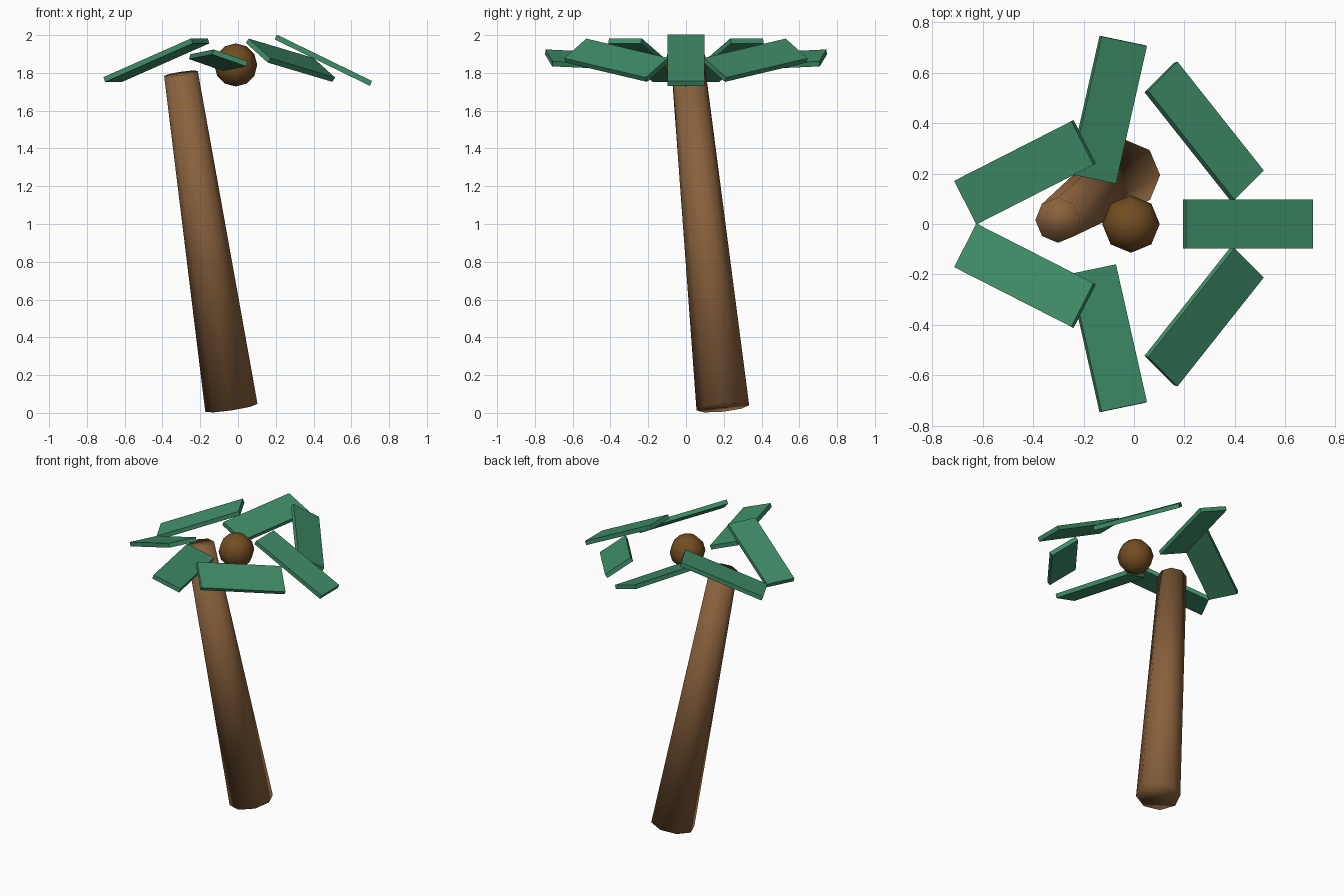
import bpy
from math import radians
from mathutils import Vector, Matrix

if "Cube" in bpy.data.objects:
    bpy.data.objects.remove(bpy.data.objects["Cube"])


def material(name, rgb):
    m = bpy.data.materials.new(name)
    m.diffuse_color = (*rgb, 1)
    m.use_nodes = True
    m.node_tree.nodes["Principled BSDF"].inputs["Base Color"].default_value = m.diffuse_color
    return m


BARK = material("bark", (0.25, 0.12, 0.045))
NUT = material("nut_brown", (0.17, 0.075, 0.015))
GREEN = material("leaf_green", (0.05, 0.27, 0.14))


def finish(name, mat, smooth=False):
    ob = bpy.context.object
    ob.name = ob.data.name = name
    ob.data.materials.append(mat)
    if smooth:
        bpy.ops.object.shade_smooth()
    return ob


# Leaning tapered trunk, eight sides
base, tip = Vector((-0.035, 0.195, 0.027)), Vector((-0.302, 0.015, 1.797))
axis = tip - base
bpy.ops.mesh.primitive_cone_add(vertices=8, radius1=0.14, radius2=0.09, depth=axis.length)
trunk = finish("trunk", BARK, True)
turn = Vector((0, 0, 1)).rotation_difference(axis)
trunk.matrix_world = Matrix.Translation((base + tip) / 2) @ turn.to_matrix().to_4x4()

# Coconut
bpy.ops.mesh.primitive_uv_sphere_add(segments=8, ring_count=6, radius=0.114,
                                     location=(-0.012, 0, 1.842))
finish("coconut", NUT, True)


# Flat plank leaves, turned, pitched and rolled
def leaf(name, x, y, heading, pitch, roll):
    bpy.ops.mesh.primitive_cube_add(size=1)
    ob = finish(name, GREEN)
    ob.scale = (0.56, 0.194, 0.028)
    ob.location = (x, y, 1.867)
    ob.rotation_euler = (radians(roll), radians(pitch), radians(heading))


leaf("leaf_right", 0.452, 0, 0, 26, 0)
for side, s in (("back", 1), ("front", -1)):
    leaf(f"leaf_{side}_1", 0.278, s * 0.367, s * -51.6, 10.5, s * -33)
    leaf(f"leaf_{side}_2", -0.104, s * 0.453, s * -102.7, 2.5, s * -19)
    leaf(f"leaf_{side}_3", -0.432, s * 0.205, s * -153, 21.5, 0)
